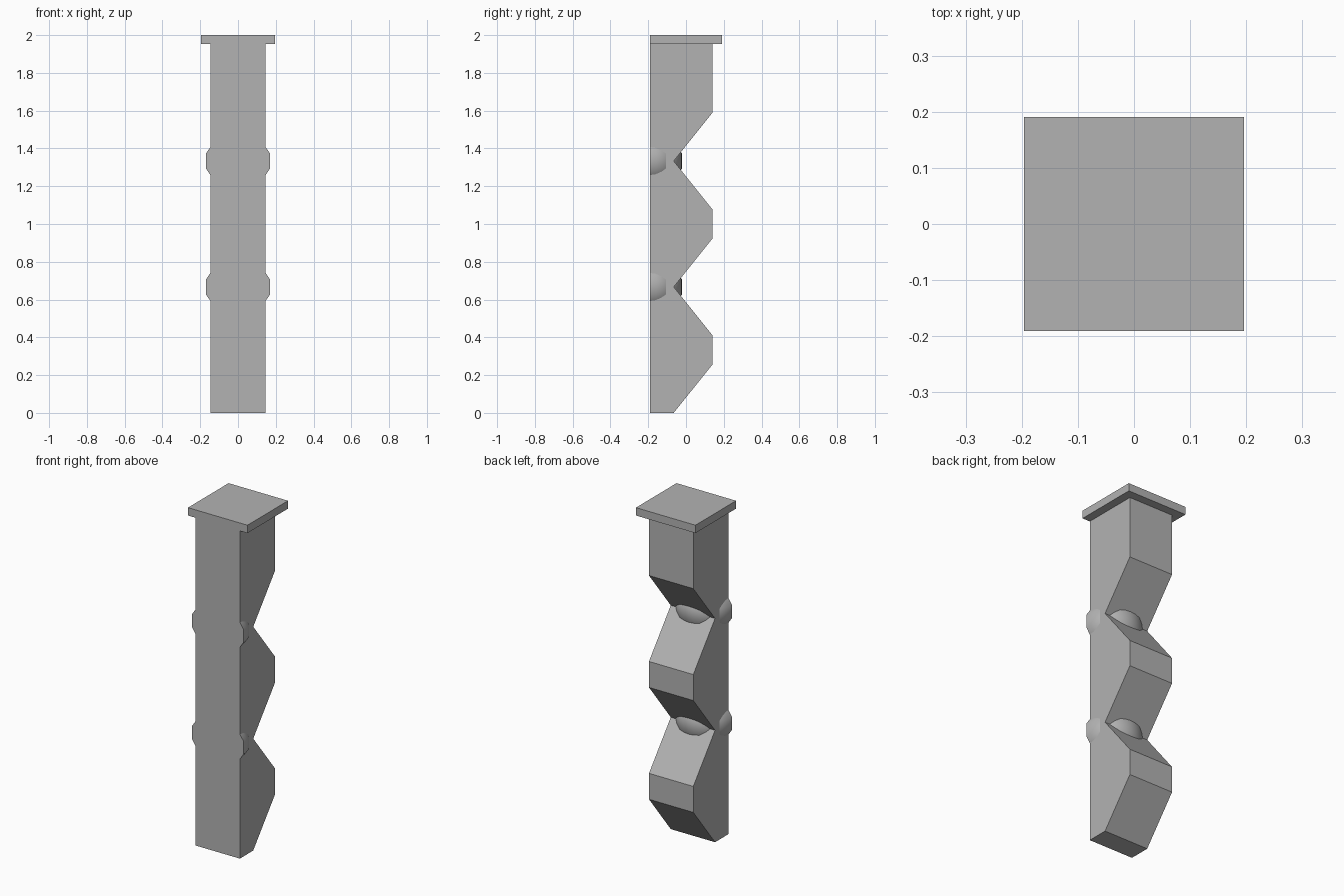
import bpy
import bmesh
import math

cube = bpy.data.objects.get("Cube")
if cube:
    bpy.data.objects.remove(cube, do_unlink=True)

# One plain grey for the whole post
GREY = (0.45, 0.45, 0.45, 1.0)
grey = bpy.data.materials.new("stone grey")
grey.use_nodes = True
grey.diffuse_color = GREY
grey.node_tree.nodes["Principled BSDF"].inputs["Base Color"].default_value = GREY

FRONT, BACK, NOTCH = -0.191, 0.14, -0.065
HALF_WIDTH = 0.146
PLATE_BOTTOM, TOP = 1.953, 2.0
PITCH = 2 / 3
SLOPE = 0.256


def finish(name, bm):
    bmesh.ops.recalc_face_normals(bm, faces=bm.faces)
    mesh = bpy.data.meshes.new(name)
    bm.to_mesh(mesh)
    bm.free()
    mesh.materials.append(grey)
    obj = bpy.data.objects.new(name, mesh)
    bpy.context.collection.objects.link(obj)
    return obj


def extrude_profile(name, points, half):
    """Extrude a side profile of (y, z) points across x."""
    bm = bmesh.new()
    face = bm.faces.new([bm.verts.new((-half, y, z)) for y, z in points])
    moved = bmesh.ops.extrude_face_region(bm, geom=[face])["geom"]
    verts = [v for v in moved if isinstance(v, bmesh.types.BMVert)]
    bmesh.ops.translate(bm, verts=verts, vec=(2 * half, 0, 0))
    return finish(name, bm)


def half_bead(name, z, radius=0.176, squash=0.85, bands=6, steps=16):
    """Half of a banded sphere, cut flush with the front of the post."""
    bm = bmesh.new()
    angles = [math.pi * ((i + 0.5) / bands - 0.5) for i in range(bands)]
    rings = []
    for a in angles:
        r, h = radius * math.cos(a), radius * math.sin(a) * squash
        rings.append([bm.verts.new((r * math.cos(t), FRONT + 0.0005 + r * math.sin(t), z + h))
                      for t in (math.pi * s / steps for s in range(steps + 1))])
    for low, high in zip(rings, rings[1:]):
        for s in range(steps):
            bm.faces.new((low[s], low[s + 1], high[s + 1], high[s]))
    bm.faces.new(rings[0])
    bm.faces.new(rings[-1])
    # flat front
    bm.faces.new([r[0] for r in rings] + [r[-1] for r in reversed(rings)])
    obj = finish(name, bm)
    bpy.ops.object.select_all(action="DESELECT")
    obj.select_set(True)
    bpy.context.view_layer.objects.active = obj
    bpy.ops.object.shade_smooth_by_angle(angle=math.radians(45))


# Post with a zigzag back
profile = [(FRONT, 0)]
for i in range(3):
    base = i * PITCH
    profile += [(NOTCH, base), (BACK, base + SLOPE)]
    if i < 2:
        profile.append((BACK, base + PITCH - SLOPE))
profile += [(BACK, PLATE_BOTTOM), (FRONT, PLATE_BOTTOM)]
extrude_profile("post", profile, HALF_WIDTH)

# Top plate
extrude_profile("top_plate", [(FRONT, PLATE_BOTTOM), (-FRONT, PLATE_BOTTOM),
                              (-FRONT, TOP), (FRONT, TOP)], 0.196)

# Beads at the two notches
half_bead("lower_bead", PITCH)
half_bead("upper_bead", 2 * PITCH)
